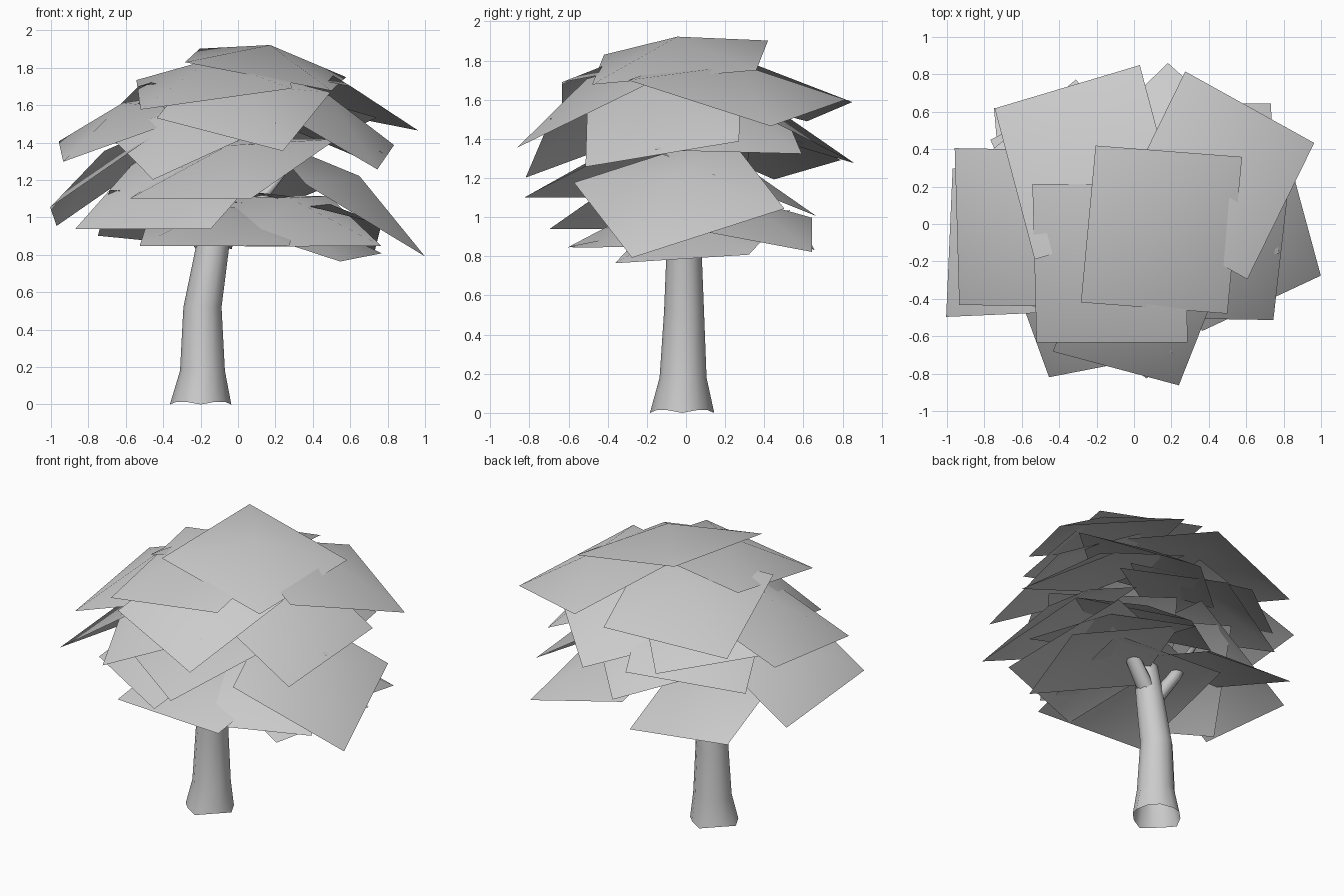
import bpy, bmesh, math
from mathutils import Vector

if "Cube" in bpy.data.objects:
    bpy.data.objects.remove(bpy.data.objects["Cube"], do_unlink=True)

# One plain grey for the whole tree
grey = bpy.data.materials.new("light_grey")
grey.use_nodes = True
COLOUR = (0.6, 0.6, 0.6, 1)
grey.diffuse_color = COLOUR
grey.node_tree.nodes["Principled BSDF"].inputs["Base Color"].default_value = COLOUR


def finish(name, bm):
    """Turn a bmesh into a smooth shaded object."""
    mesh = bpy.data.meshes.new(name)
    for face in bm.faces:
        face.smooth = True
    bm.to_mesh(mesh)
    bm.free()
    mesh.materials.append(grey)
    obj = bpy.data.objects.new(name, mesh)
    bpy.context.scene.collection.objects.link(obj)
    return obj


def leaf_card(name, x, y, z, slope_x, slope_y, yaw, scale):
    """Rectangular foliage sheet, tilted by its slopes and raised in the middle."""
    centre = Vector((x, y, z))
    normal = Vector((-slope_x, -slope_y, 1)).normalized()
    c, s = math.cos(math.radians(yaw)), math.sin(math.radians(yaw))
    across = Vector((c, s, slope_x * c + slope_y * s)).normalized()
    along = normal.cross(across)
    across *= SHORT * scale / 2
    along *= LONG * scale / 2
    bm = bmesh.new()
    corners = [bm.verts.new(centre + across * i + along * j)
               for i, j in ((-1, -1), (1, -1), (1, 1), (-1, 1))]
    peak = bm.verts.new(centre + normal * RISE * scale)
    for i in range(4):
        bm.faces.new((corners[i], corners[(i + 1) % 4], peak))
    return finish(name, bm)


def limb(name, rings, sides, lobes=0.0):
    """Tube lofted through (x, y, z, radius) rings; lobes scallop the foot."""
    bm = bmesh.new()
    loops = []
    for level, (x, y, z, radius) in enumerate(rings):
        loop = []
        for i in range(sides):
            a = math.tau * i / sides
            wave = math.cos(4 * a) if level == 0 else 0
            r = radius * (1 + lobes * wave)
            loop.append(bm.verts.new((x + r * math.cos(a), y + r * math.sin(a),
                                      z + lobes * radius * (1 - wave) * (level == 0))))
        loops.append(loop)
    for low, high in zip(loops, loops[1:]):
        for i in range(sides):
            j = (i + 1) % sides
            bm.faces.new((low[i], low[j], high[j], high[i]))
    bm.faces.new(loops[-1])
    return finish(name, bm)


SHORT, LONG, RISE = 0.80, 0.845, 0.135

# Foliage: centre, slope along x, slope along y, yaw in degrees, scale
crown = [
    (0.147, -0.03, 1.79, -0.186, 0.104, -4.4, 1),
    (0.44, 0.26, 1.65, -0.295, -0.178, -29, 1),
    (-0.25, 0.33, 1.645, 0.19, -0.213, 16.6, 1.02),
    (-0.128, -0.21, 1.712, 0.14, 0.19, 0, 1.02),
]
upper_tier = [
    (0.03, -0.45, 1.60, -0.118, 0.534, -15, 0.9),
    (-0.57, -0.02, 1.487, 0.36, 0.14, -1, 1),
    (0.425, -0.115, 1.535, -0.58, 0.232, 83.5, 1),
    (0.165, 0.32, 1.49, 0.1, -0.4, -42, 1),
    (-0.34, 0.25, 1.51, 0.1, -0.35, 40, 0.95),
    (0.38, 0.16, 1.47, -0.4, -0.1, 10, 0.9),
]
middle_tier = [
    (-0.64, -0.085, 1.245, 0.70, -0.156, 87.5, 1),
    (0.575, -0.035, 1.11, -0.669, 0.14, 25, 1),
    (-0.025, -0.275, 1.26, 0.24, 0.331, -36, 1),
    (-0.25, -0.41, 1.48, 0.36, 0.5, 11, 0.92),
    (-0.28, 0.28, 1.39, 0.3, -0.3, 27, 0.95),
    (0.08, 0.18, 1.2, 0, -0.4, 40, 0.9),
]
lower_tier = [
    (-0.36, 0.28, 0.99, -0.08, -0.35, 3, 0.9),
    (0.31, 0.085, 0.90, -0.28, 0.155, 72, 0.9),
    (-0.10, -0.165, 0.93, 0.01, 0.2, -3.6, 1),
    (-0.33, -0.185, 1.14, 0.3, 0.5, 59, 1),
    (0.26, -0.075, 0.98, -0.12, 0.32, 21, 0.98),
    (0.40, 0.27, 0.98, -0.25, -0.2, 0, 0.9),
]
for tier, cards in (("crown", crown), ("upper", upper_tier),
                    ("middle", middle_tier), ("lower", lower_tier)):
    for number, card in enumerate(cards, 1):
        leaf_card(f"{tier}_leaves_{number}", *card)

# Leaning trunk with a flared foot, and two branches inside the foliage
limb("trunk", [(-0.2, -0.02, 0, 0.155), (-0.19, -0.015, 0.18, 0.12),
               (-0.19, -0.01, 0.52, 0.102), (-0.14, -0.01, 0.82, 0.09),
               (-0.09, 0, 1.1, 0.07), (-0.03, 0, 1.45, 0.03)], 12, 0.06)
limb("left_branch", [(-0.12, 0, 0.85, 0.06), (0.05, 0.05, 1.02, 0.05),
                     (0.25, 0.1, 1.25, 0.02)], 8)
limb("right_branch", [(-0.15, 0, 0.8, 0.06), (-0.26, 0.06, 0.98, 0.05),
                      (-0.4, 0.1, 1.25, 0.02)], 8)
